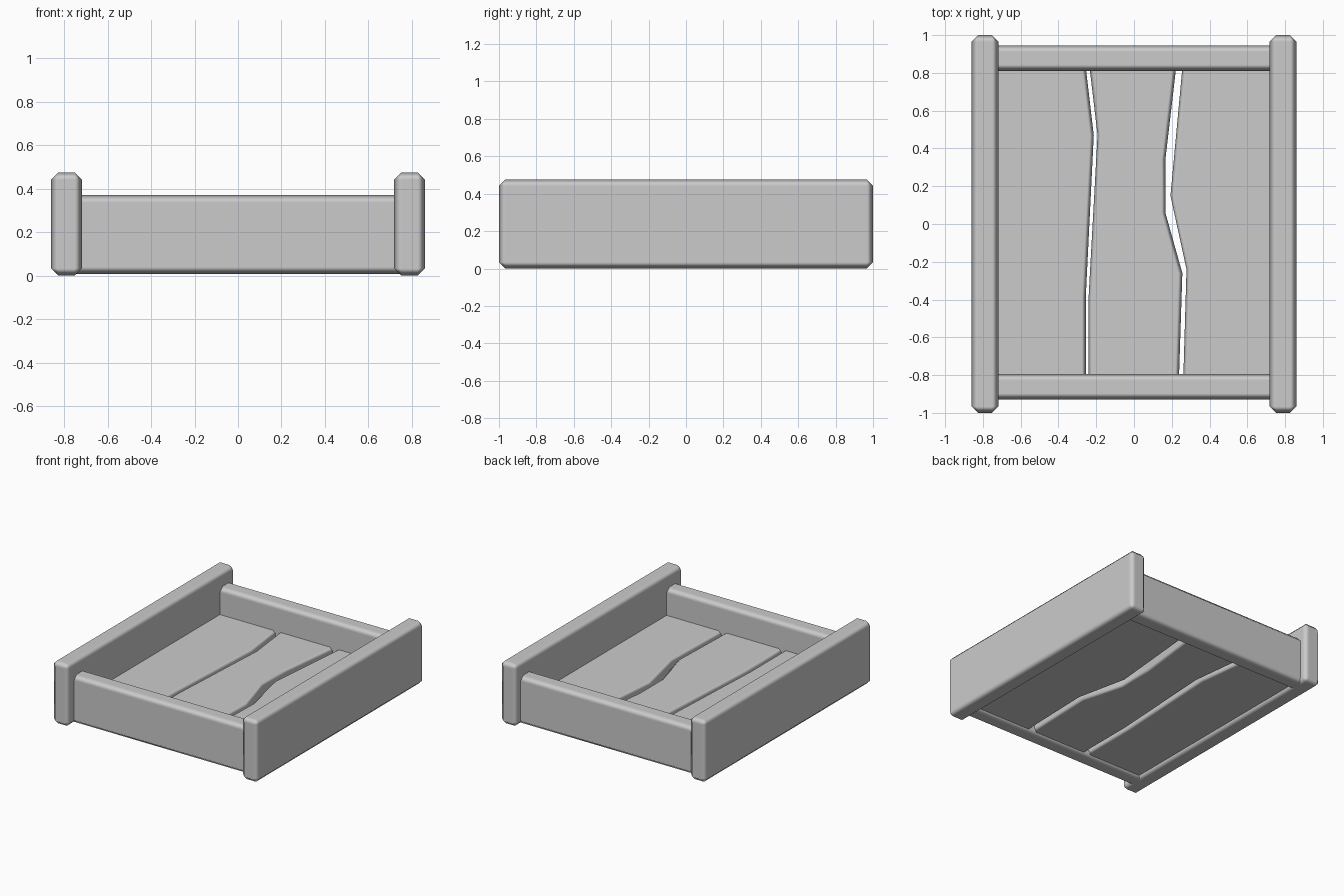
import bpy, bmesh

if "Cube" in bpy.data.objects:
    bpy.data.objects.remove(bpy.data.objects["Cube"])


def finish(obj, width):
    # chamfered edges, smooth shading weighted to the broad flat faces
    bev = obj.modifiers.new("chamfer", 'BEVEL')
    bev.width = width
    bev.segments = 1
    bev.limit_method = 'ANGLE'
    bev.angle_limit = 0.9
    for p in obj.data.polygons:
        p.use_smooth = True
    wn = obj.modifiers.new("weighted", 'WEIGHTED_NORMAL')
    wn.weight = 100


def prism(name, outline, z0, z1, width):
    # extrude a plan outline from z0 to z1
    bm = bmesh.new()
    face = bm.faces.new([bm.verts.new((x, y, z0)) for x, y in outline])
    ext = bmesh.ops.extrude_face_region(bm, geom=[face])
    for v in ext["geom"]:
        if isinstance(v, bmesh.types.BMVert):
            v.co.z = z1
    bmesh.ops.recalc_face_normals(bm, faces=bm.faces[:])
    me = bpy.data.meshes.new(name)
    bm.to_mesh(me)
    bm.free()
    obj = bpy.data.objects.new(name, me)
    bpy.context.collection.objects.link(obj)
    finish(obj, width)
    return obj


def board(name, x0, x1, y0, y1, z0, z1):
    return prism(name, [(x0, y0), (x1, y0), (x1, y1), (x0, y1)], z0, z1, 0.034)


# Tall side boards
board("left_side", -0.86, -0.718, -1, 1, 0, 0.476)
board("right_side", 0.718, 0.86, -1, 1, 0, 0.476)

# End boards, tucked into the sides
board("front_board", -0.79, 0.79, -0.93, -0.794, 0.007, 0.371)
board("back_board", -0.79, 0.79, 0.81, 0.946, 0.007, 0.371)

# Floor planks with wavy gaps between them (edges listed front to back)
F, B = -0.85, 0.87
left_edge = [(-0.255, F), (-0.255, -0.38), (-0.213, 0.47), (-0.26, B)]
mid_left = [(-0.24, F), (-0.24, -0.38), (-0.193, 0.47), (-0.24, B)]
mid_right = [(0.237, F), (0.256, -0.26), (0.166, 0.06), (0.166, 0.34), (0.228, B)]
right_edge = [(0.26, F), (0.278, -0.24), (0.193, 0.15), (0.26, B)]
Z0, Z1 = 0.03, 0.17
prism("left_plank", [(-0.76, F)] + left_edge + [(-0.76, B)], Z0, Z1, 0.022)
prism("middle_plank", mid_left[:1] + mid_right + mid_left[:0:-1], Z0, Z1, 0.022)
prism("right_plank", right_edge[:1] + [(0.76, F), (0.76, B)] + right_edge[:0:-1], Z0, Z1, 0.022)
